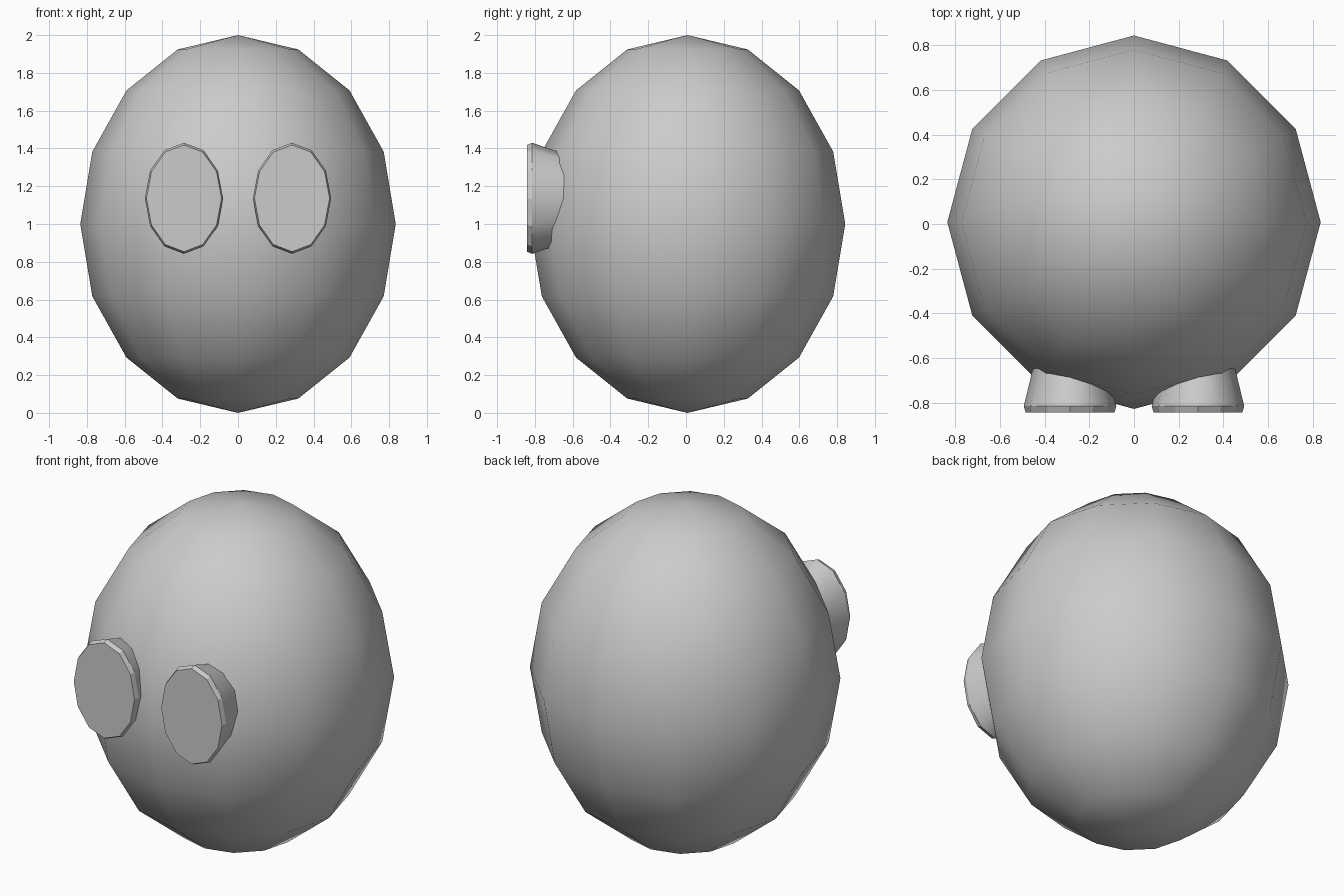
import bpy, bmesh, math

cube = bpy.data.objects.get("Cube")
if cube:
    bpy.data.objects.remove(cube, do_unlink=True)

# Single plain grey
grey = bpy.data.materials.new("grey")
grey.use_nodes = True
COLOUR = (0.6, 0.6, 0.6, 1.0)
grey.diffuse_color = COLOUR
grey.node_tree.nodes["Principled BSDF"].inputs["Base Color"].default_value = COLOUR


def finish(name, bm):
    bmesh.ops.recalc_face_normals(bm, faces=bm.faces[:])
    mesh = bpy.data.meshes.new(name)
    bm.to_mesh(mesh)
    bm.free()
    mesh.materials.append(grey)
    obj = bpy.data.objects.new(name, mesh)
    bpy.context.collection.objects.link(obj)
    return obj


# Egg-shaped body: a low-poly smooth ellipsoid
bm = bmesh.new()
bmesh.ops.create_uvsphere(bm, u_segments=12, v_segments=8, radius=1.0)
for v in bm.verts:
    v.co = (v.co.x * 0.835, v.co.y * 0.835 + 0.008, v.co.z + 1.0)
for f in bm.faces:
    f.smooth = True
finish("body", bm)


# Oval eyes: bevelled flat front, smooth sides tapering into the body
SIDES = 12
RINGS = [(-0.842, 0.96), (-0.815, 1.0), (-0.6, 0.75)]  # (y, scale)


def make_eye(name, x):
    bm = bmesh.new()
    rings = []
    for y, s in RINGS:
        angles = [2 * math.pi * i / SIDES for i in range(SIDES)]
        rings.append([bm.verts.new((x + 0.207 * s * math.cos(a), y,
                                    1.136 + 0.294 * s * math.sin(a))) for a in angles])
    for r in range(len(rings) - 1):
        for i in range(SIDES):
            j = (i + 1) % SIDES
            f = bm.faces.new((rings[r][i], rings[r][j], rings[r + 1][j], rings[r + 1][i]))
            f.smooth = r == 1  # the bevel stays flat, the side is smooth
    bm.faces.new(rings[0])
    bm.faces.new(rings[-1])
    finish(name, bm)


for name, side in (("left_eye", 1), ("right_eye", -1)):
    make_eye(name, side * 0.286)
